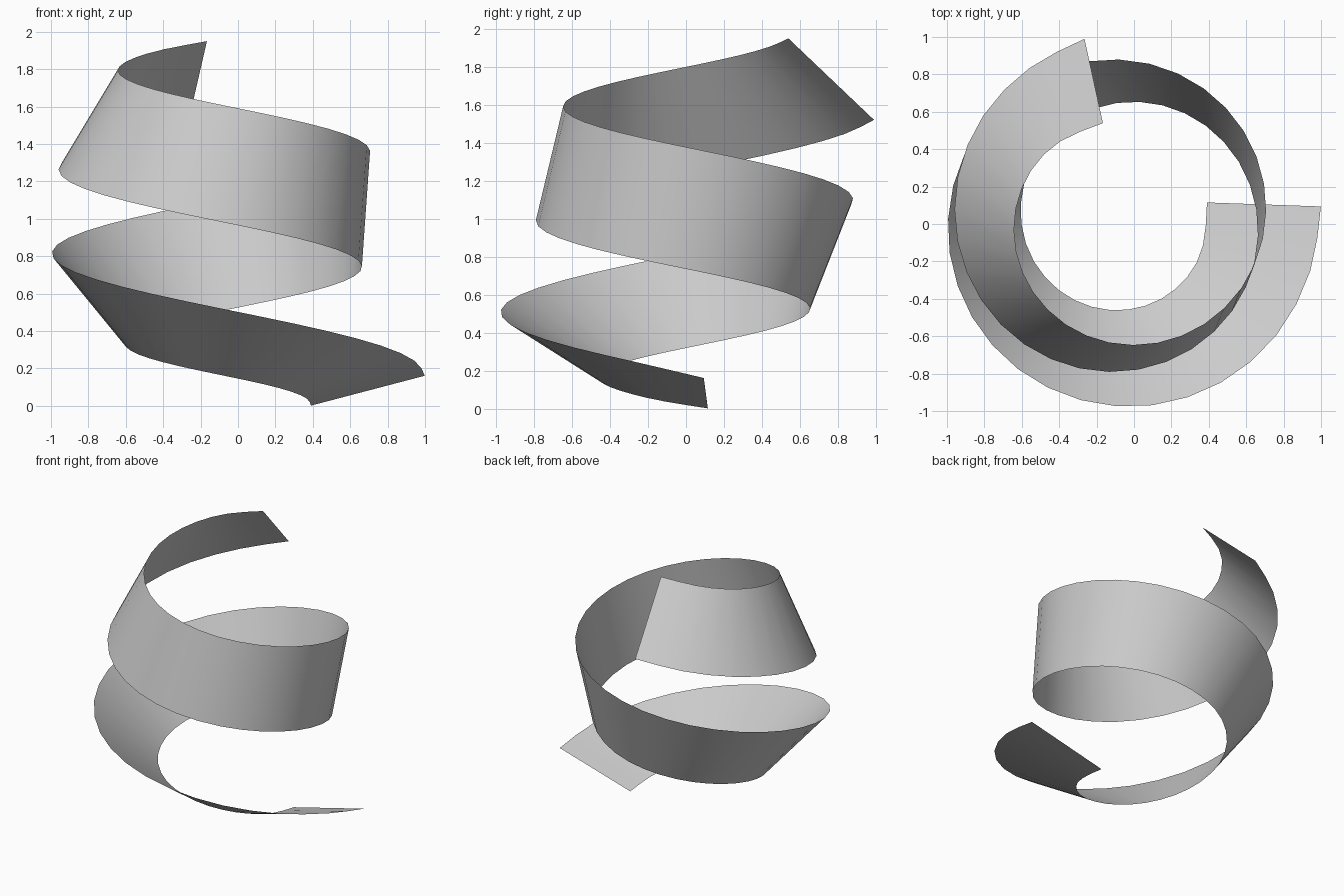
import bpy
from math import cos, sin, radians
from mathutils import Vector

if "Cube" in bpy.data.objects:
    bpy.data.objects.remove(bpy.data.objects["Cube"])

RADIUS, CENTRE = 0.757, Vector((-0.058, 0.024, 0.0))
SEGMENTS, START, SWEEP = 28, 6.1, -624.1      # degrees, clockwise from above
Z_LOW, Z_HIGH = 0.081, 1.735
TILT_START, TILT_END = 15, 136                # ribbon rolls as it climbs
HALF_WIDTH = 0.315


def refine(points):
    """One step of cubic curve smoothing with fixed ends."""
    out = [points[0]]
    for i in range(1, len(points)):
        out.append((points[i - 1] + points[i]) / 2)
        if i < len(points) - 1:
            out.append((points[i - 1] + 6 * points[i] + points[i + 1]) / 8)
        else:
            out.append(points[i])
    return out


# helical centre line
path = []
for i in range(SEGMENTS + 1):
    f = i / SEGMENTS
    a = radians(START + SWEEP * f)
    path.append(CENTRE + Vector((RADIUS * cos(a), RADIUS * sin(a),
                                 Z_LOW + (Z_HIGH - Z_LOW) * f)))

# two ribbon edges, square to the path and rolling around it
inner, outer = [], []
for i, p in enumerate(path):
    tangent = (path[min(i + 1, SEGMENTS)] - path[max(i - 1, 0)]).normalized()
    out = Vector((0, 0, 1)).cross(tangent).normalized()
    up = tangent.cross(out)
    t = radians(TILT_START + (TILT_END - TILT_START) * i / SEGMENTS)
    across = (out * cos(t) + up * sin(t)) * HALF_WIDTH
    inner.append(p - across)
    outer.append(p + across)

inner, outer = refine(inner), refine(outer)
n = len(inner)

# spiral ribbon sheet
mesh = bpy.data.meshes.new("spiral_ribbon")
mesh.from_pydata([tuple(v) for v in inner + outer], [],
                 [(i, i + n, i + n + 1, i + 1)[::-1] for i in range(n - 1)])
mesh.shade_smooth()
ribbon = bpy.data.objects.new("spiral_ribbon", mesh)
bpy.context.collection.objects.link(ribbon)
